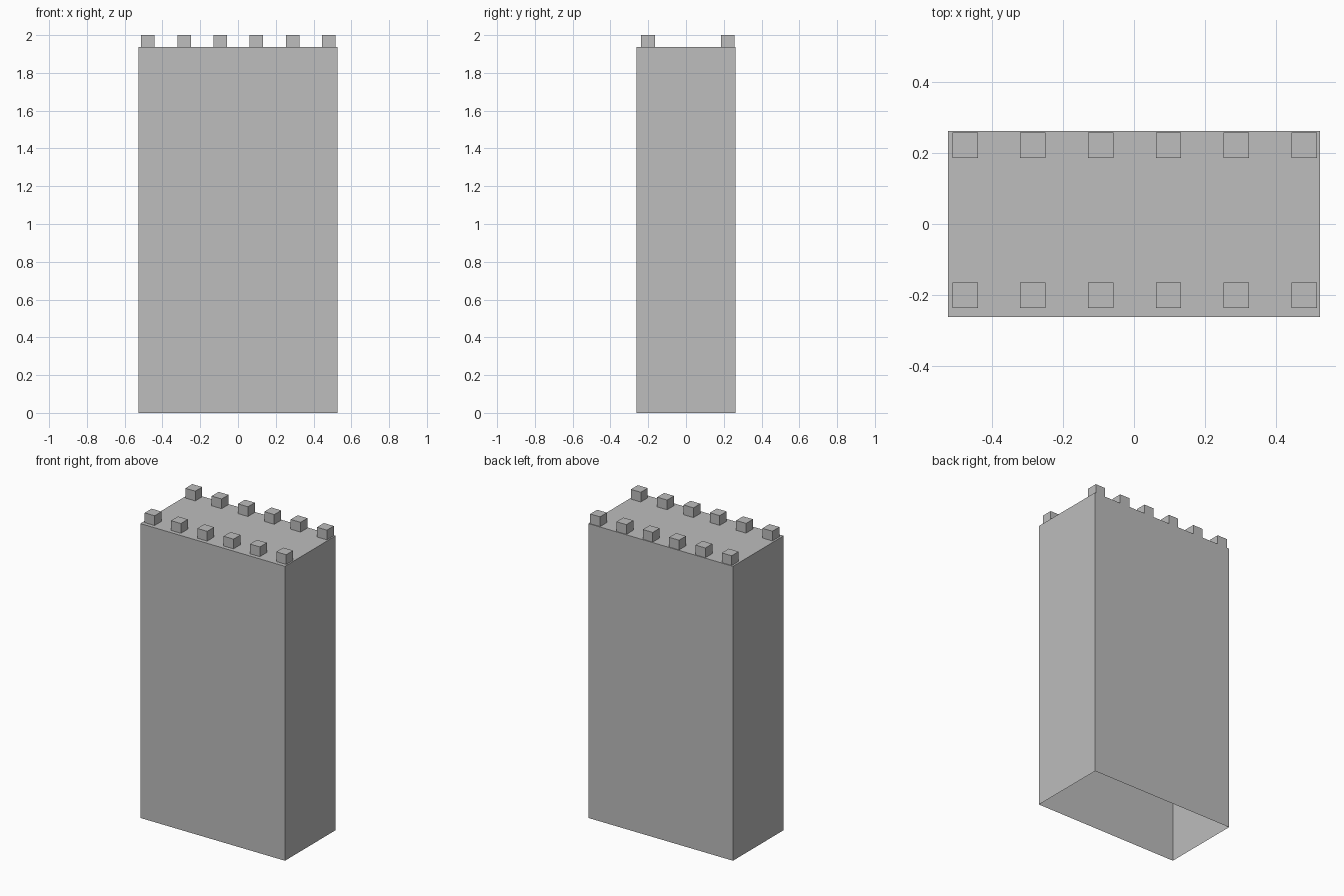
import bpy
import bmesh
from mathutils import Matrix, Vector

default = bpy.data.objects.get("Cube")
if default:
    bpy.data.objects.remove(default, do_unlink=True)

grey = bpy.data.materials.new("stone_grey")
grey.use_nodes = True
colour = (0.51, 0.51, 0.51, 1)
grey.diffuse_color = colour
grey.node_tree.nodes["Principled BSDF"].inputs["Base Color"].default_value = colour


def box(name, low, high, open_bottom=False):
    """Flat-shaded box between two corners, optionally without its floor."""
    low, high = Vector(low), Vector(high)
    bm = bmesh.new()
    bmesh.ops.create_cube(bm, size=1, matrix=Matrix.Translation((low + high) / 2)
                          @ Matrix.Diagonal((*(high - low), 1)))
    if open_bottom:
        floor = [f for f in bm.faces if f.normal.z < -0.5]
        bmesh.ops.delete(bm, geom=floor, context='FACES_ONLY')
    mesh = bpy.data.meshes.new(name)
    bm.to_mesh(mesh)
    bm.free()
    mesh.materials.append(grey)
    obj = bpy.data.objects.new(name, mesh)
    bpy.context.collection.objects.link(obj)
    return obj


# Hollow tower body, open underneath
TOP = 1.936
box("tower_body", (-0.526, -0.263, 0), (0.526, 0.263, TOP), open_bottom=True)

# Two rows of battlement blocks, slightly sunk into the roof
SIZE, STEP, FIRST_X = 0.072, 0.1915, -0.513
for row, y in (("front", -0.237), ("back", 0.186)):
    for i in range(6):
        x = FIRST_X + i * STEP
        box(f"{row}_battlement_{i + 1}", (x, y, 2 - SIZE), (x + SIZE, y + SIZE, 2))
